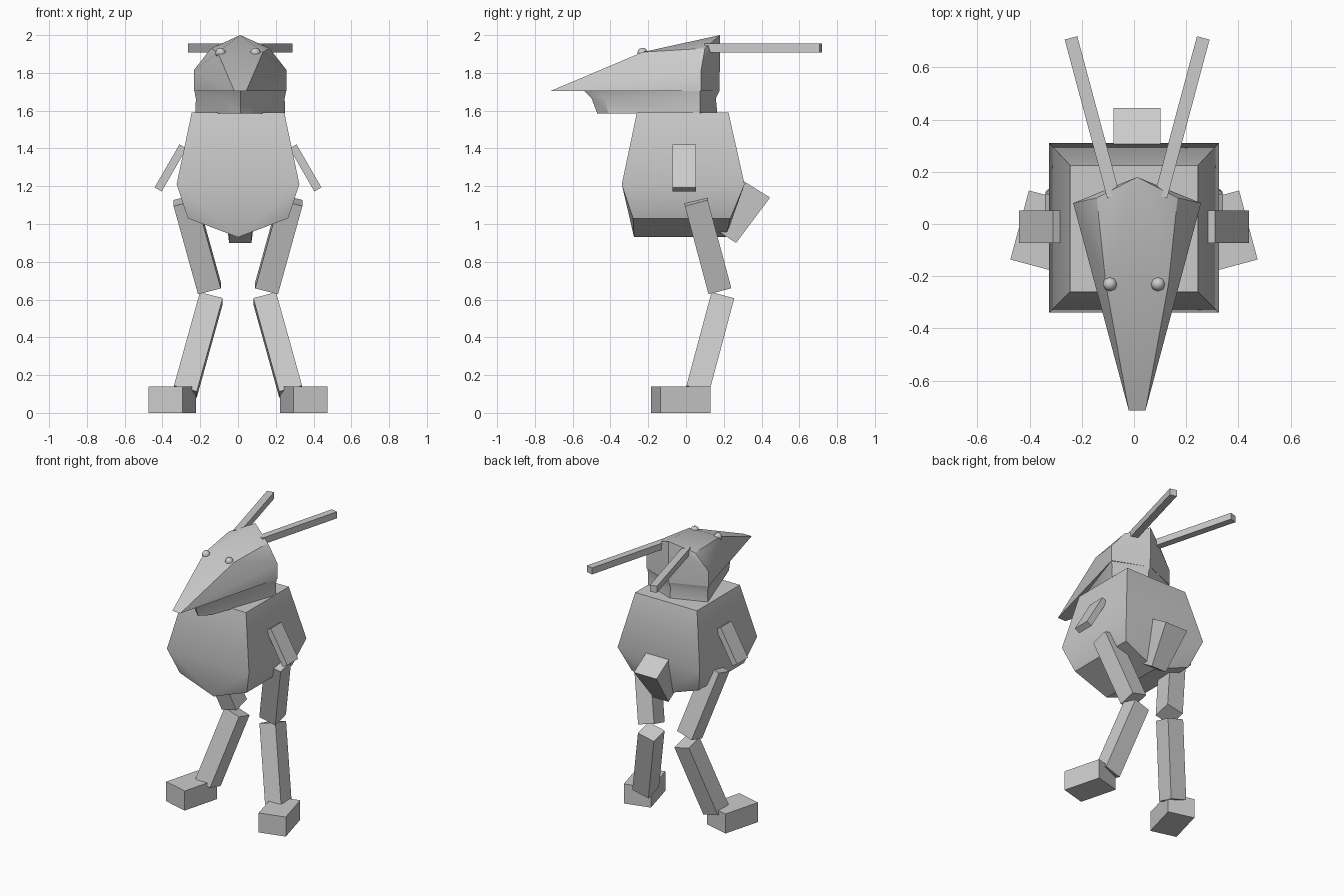
import bpy, bmesh
from math import radians
from mathutils import Matrix, Vector

if "Cube" in bpy.data.objects:
    bpy.data.objects.remove(bpy.data.objects["Cube"])

CX = 0.012  # head, tail and ears sit slightly off the middle


def finish(bm, name, smooth=None):
    bmesh.ops.recalc_face_normals(bm, faces=bm.faces)
    me = bpy.data.meshes.new(name)
    bm.to_mesh(me)
    bm.free()
    ob = bpy.data.objects.new(name, me)
    bpy.context.collection.objects.link(ob)
    if smooth:
        bpy.ops.object.select_all(action='DESELECT')
        ob.select_set(True)
        bpy.context.view_layer.objects.active = ob
        bpy.ops.object.shade_smooth_by_angle(angle=radians(smooth))
    return ob


def hull(name, pts, cx=0.0, smooth=None):
    """Convex solid from points mirrored in x."""
    bm = bmesh.new()
    for x, y, z in pts:
        for s in ((1, -1) if x else (1,)):
            bm.verts.new((cx + s * x, y, z))
    bmesh.ops.convex_hull(bm, input=bm.verts[:])
    bmesh.ops.dissolve_limit(bm, angle_limit=radians(1), verts=bm.verts[:], edges=bm.edges[:])
    return finish(bm, name, smooth)


def box_pair(name, centre, size, rx=0, ry=0, rz=0, cx=0.0):
    """Rotated box on the right side and its mirror on the left."""
    rot = (Matrix.Rotation(radians(rz), 4, 'Z') @ Matrix.Rotation(radians(rx), 4, 'X')
           @ Matrix.Rotation(radians(ry), 4, 'Y'))
    for side, s in (("right", 1), ("left", -1)):
        bm = bmesh.new()
        bmesh.ops.create_cube(bm, size=1)
        bm.transform(Matrix.Translation((cx, 0, 0)) @ Matrix.Diagonal((s, 1, 1, 1))
                     @ Matrix.Translation(centre) @ rot @ Matrix.Diagonal((*size, 1)))
        finish(bm, f"{side}_{name}")


# Body: three rectangular rings and a keel underneath
body = [(x, y, z) for x, ys, z in ((0.245, (-0.26, 0.225), 1.59),
                                   (0.325, (-0.34, 0.31), 1.21),
                                   (0.265, (-0.28, 0.235), 1.03)) for y in ys]
hull("body", body + [(0, -0.275, 0.93), (0, 0.21, 0.93)], smooth=40)

# Tail: wedge that narrows downwards
hull("tail", [(0.09, 0.30, 1.23), (0.09, 0.445, 1.14),
              (0.059, 0.265, 0.90), (0.059, 0.125, 0.99)], cx=CX)

# Upper head with the flat snout
hull("head", [(0.032, -0.715, 1.705), (0.12, -0.23, 1.91),
              (0.245, 0.08, 1.705), (0.245, 0.08, 1.815),
              (0.155, 0.10, 1.93), (0, 0.18, 2.0), (0, 0.178, 1.705)], cx=CX, smooth=25)

# Jaw: pointed outline swept through a slightly hollow profile
bm = bmesh.new()
rings = []
for z, tip, corner, w, wide, back in ((1.705, -0.54, -0.45, 0.065, 0.243, 0.178),
                                      (1.665, -0.50, -0.43, 0.065, 0.235, 0.158),
                                      (1.585, -0.47, -0.41, 0.065, 0.238, 0.166)):
    outline = [(0, tip), (w, corner), (wide, 0.075), (0, back), (-wide, 0.075), (-w, corner)]
    rings.append([bm.verts.new((CX + x, y, z)) for x, y in outline])
for a, b in zip(rings, rings[1:]):
    for i in range(6):
        j = (i + 1) % 6
        bm.faces.new((a[i], a[j], b[j], b[i]))
bm.faces.new(rings[0])
bm.faces.new(rings[-1])
finish(bm, "jaw", smooth=25)

# Eyes
for side, s in (("right", 1), ("left", -1)):
    bm = bmesh.new()
    bmesh.ops.create_uvsphere(bm, u_segments=8, v_segments=6, radius=0.028)
    bm.transform(Matrix.Translation((s * 0.092, -0.23, 1.905)))
    finish(bm, f"{side}_eye", smooth=60)

# Ears, arms, legs and feet
box_pair("ear", (0.172, 0.409, 1.932), (0.05, 0.63, 0.047), rz=-15, cx=CX)
box_pair("arm", (0.357, -0.01, 1.297), (0.043, 0.124, 0.263), ry=-30)
box_pair("thigh", (0.216, 0.113, 0.893), (0.125, 0.125, 0.50), rx=15, ry=15)
box_pair("shin", (0.21, 0.125, 0.36), (0.125, 0.125, 0.53), rx=-15, ry=-15)
box_pair("foot", (0.348, -0.028, 0.07), (0.187, 0.274, 0.14), rz=15)
